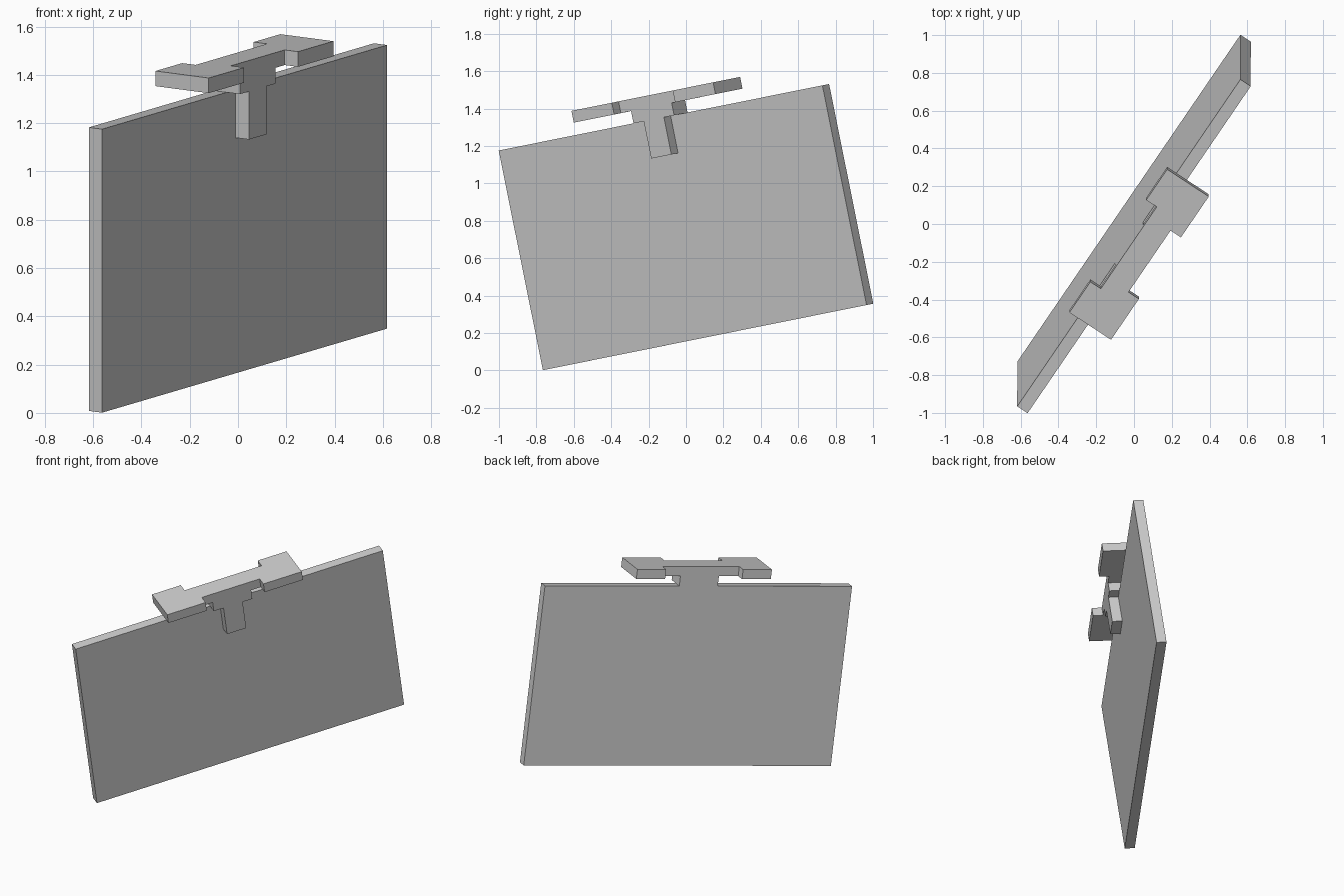
import bpy, bmesh
from mathutils import Matrix, Vector

if "Cube" in bpy.data.objects:
    bpy.data.objects.remove(bpy.data.objects["Cube"])

# Tilted frame shared by all parts: u = along board, n = towards front, w = up board
u = Vector((0.556, 0.8145, 0.164)).normalized()
w = Vector((0, -0.197, 0.98))
w = (w - u * w.dot(u)).normalized()
n = u.cross(w)
FRAME = Matrix((u, -n, w)).transposed().to_4x4()
FRAME.translation = (0, 0, 0.766)


def prism(name, outline, w0, w1):
    """Extrude a (u, n) outline from height w0 to w1 in the tilted frame."""
    bm = bmesh.new()
    face = bm.faces.new([bm.verts.new((a, -b, w0)) for a, b in outline])
    top = bmesh.ops.extrude_face_region(bm, geom=[face])["geom"]
    bmesh.ops.translate(bm, vec=(0, 0, w1 - w0),
                        verts=[v for v in top if isinstance(v, bmesh.types.BMVert)])
    bmesh.ops.recalc_face_normals(bm, faces=bm.faces)
    bm.transform(FRAME)
    mesh = bpy.data.meshes.new(name)
    bm.to_mesh(mesh)
    bm.free()
    ob = bpy.data.objects.new(name, mesh)
    bpy.context.collection.objects.link(ob)
    return ob


def block(name, half, n0, n1, w0, w1):
    return prism(name, [(-half, n0), (half, n0), (half, n1), (-half, n1)], w0, w1)


BACK, FACE, FRONT = -0.033, 0.033, 0.099   # depths of board back, board face, clip front

# Flat board
block("board", 1.062, BACK, FACE, -0.599, 0.599)

# H-shaped clip plate: right half outline, mirrored to the left
half = [(0.266, BACK), (0.266, -0.1), (0.465, -0.1), (0.465, 0.165),
        (0.2, 0.165), (0.2, FRONT)]
prism("clip_plate", half + [(-a, b) for a, b in reversed(half)], 0.666, 0.73)

# Neck sitting on the board edge, and tongue hanging over the board face
block("clip_neck", 0.133, BACK, FRONT, 0.599, 0.666)
block("clip_tongue", 0.066, FACE, FRONT, 0.396, 0.599)
